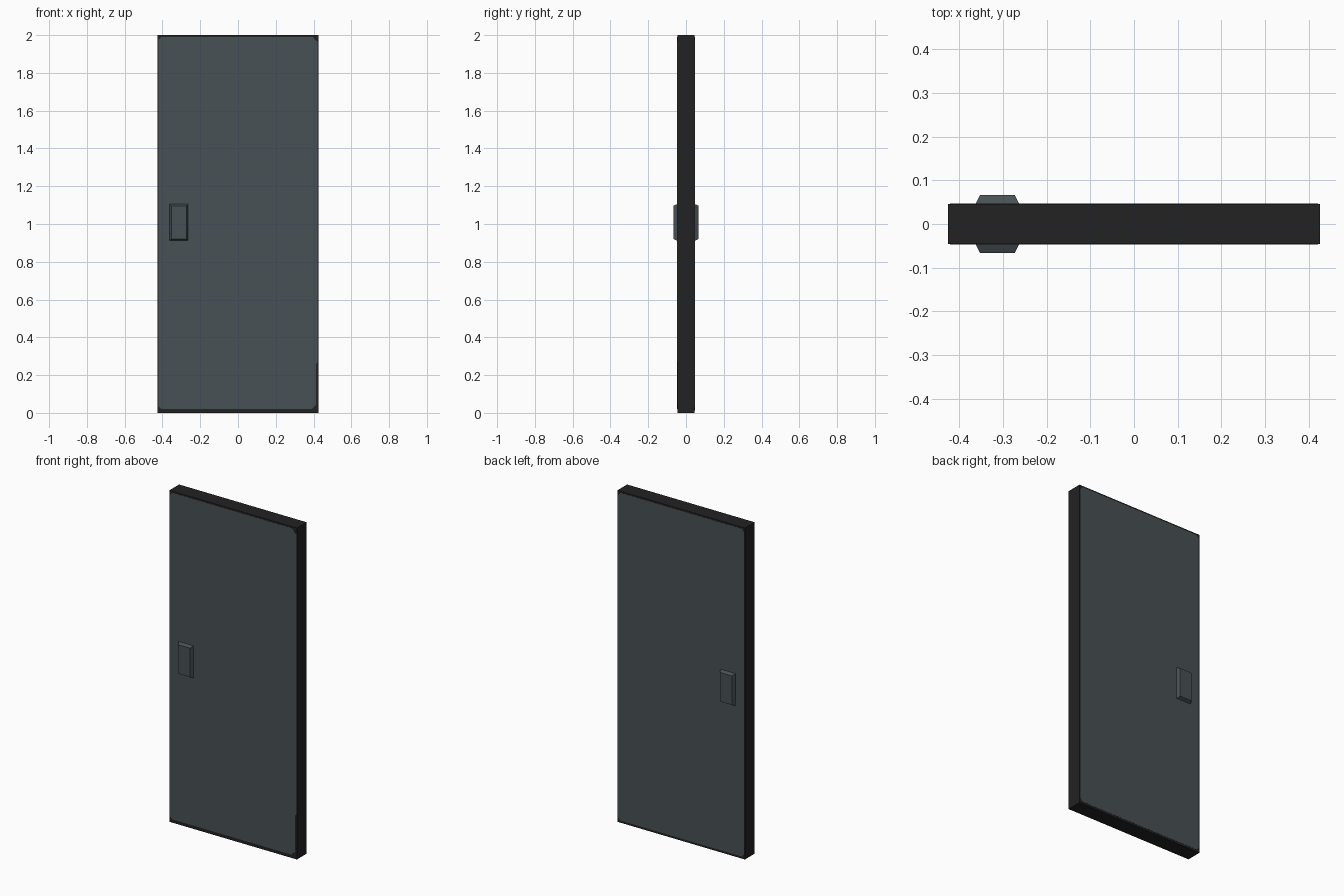
import bpy, bmesh

if "Cube" in bpy.data.objects:
    bpy.data.objects.remove(bpy.data.objects["Cube"])


def material(name, rgb):
    m = bpy.data.materials.new(name)
    m.diffuse_color = (*rgb, 1)
    m.use_nodes = True
    m.node_tree.nodes["Principled BSDF"].inputs["Base Color"].default_value = m.diffuse_color
    return m


black = material("black edge", (0.016, 0.016, 0.016))
slate = material("slate grey", (0.066, 0.082, 0.089))


def loft(name, rings, mat):
    """Solid joining two outlines, each given as (list of (x, z), y)."""
    bm = bmesh.new()
    a, b = [[bm.verts.new((x, y, z)) for x, z in pts] for pts, y in rings]
    n = len(a)
    bm.faces.new(a)
    bm.faces.new(b[::-1])
    for i in range(n):
        bm.faces.new((a[i], b[i], b[(i + 1) % n], a[(i + 1) % n]))
    bmesh.ops.recalc_face_normals(bm, faces=bm.faces[:])
    me = bpy.data.meshes.new(name)
    bm.to_mesh(me)
    bm.free()
    me.materials.append(mat)
    ob = bpy.data.objects.new(name, me)
    bpy.context.collection.objects.link(ob)
    return ob


def rect(x0, x1, z0, z1):
    return [(x0, z0), (x1, z0), (x1, z1), (x0, z1)]


# Door slab with dark edges
W, T = 0.426, 0.0462
slab = rect(-W, W, 0, 2)
loft("door_slab", [(slab, -T), (slab, T)], black)

# Grey facing with clipped corners, wider dark strip at the lower right
front = [(-0.405, 0.02), (0.39, 0.02), (0.412, 0.042), (0.412, 0.26),
         (0.422, 0.27), (0.422, 1.965), (0.41, 1.972), (0.395, 1.991),
         (-0.405, 1.991), (-0.421, 1.975), (-0.421, 0.036)]
back = [(-0.405, 0.013), (0.405, 0.013), (0.421, 0.03), (0.421, 1.972),
        (0.405, 1.991), (-0.405, 1.991), (-0.421, 1.975), (-0.421, 0.03)]

for side, s, outline in (("front", -1, front), ("back", 1, back)):
    loft(side + "_panel", [(outline, s * (T - 0.001)), (outline, s * 0.047)], slate)
    # Bevelled handle plate
    loft(side + "_handle", [(rect(-0.363, -0.263, 0.911, 1.106), s * 0.046),
                            (rect(-0.353, -0.273, 0.921, 1.096), s * 0.0665)], slate)
